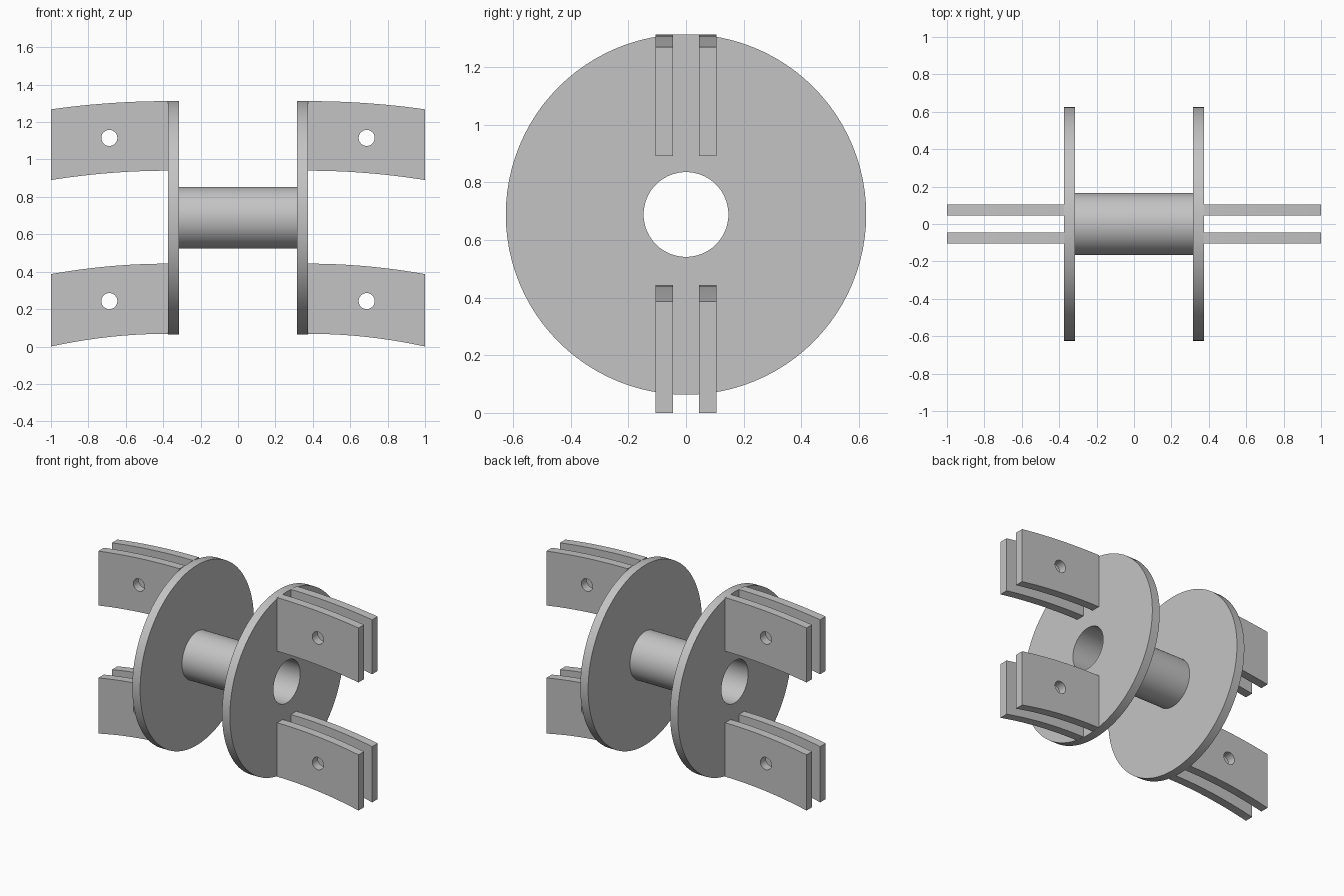
import bpy, bmesh, math
from mathutils import Vector

cube = bpy.data.objects.get("Cube")
if cube:
    bpy.data.objects.remove(cube, do_unlink=True)

GREY = (0.55, 0.55, 0.55, 1)
grey = bpy.data.materials.new("plain grey")
grey.use_nodes = True
grey.diffuse_color = GREY
grey.node_tree.nodes["Principled BSDF"].inputs["Base Color"].default_value = GREY

AXIS_Z = 0.688
FLANGE_IN, FLANGE_OUT = 0.315, 0.375
BORE_R, BARREL_R, FLANGE_R = 0.147, 0.165, 0.625


def finish(name, bm):
    bmesh.ops.recalc_face_normals(bm, faces=bm.faces)
    mesh = bpy.data.meshes.new(name)
    bm.to_mesh(mesh)
    bm.free()
    mesh.materials.append(grey)
    obj = bpy.data.objects.new(name, mesh)
    bpy.context.collection.objects.link(obj)
    bpy.ops.object.select_all(action='DESELECT')
    obj.select_set(True)
    bpy.context.view_layer.objects.active = obj
    return obj


def smooth():
    bpy.ops.object.shade_smooth_by_angle(angle=math.radians(30))


# Spool: hollow barrel with two flanges, turned around the x axis
half = [(FLANGE_OUT, BORE_R), (FLANGE_OUT, FLANGE_R),
        (FLANGE_IN, FLANGE_R), (FLANGE_IN, BARREL_R)]
profile = half + [(-x, r) for x, r in reversed(half)]
bm = bmesh.new()
verts = [bm.verts.new((x, 0, AXIS_Z + r)) for x, r in profile]
edges = [bm.edges.new((verts[i - 1], verts[i])) for i in range(len(verts))]
bmesh.ops.spin(bm, geom=verts + edges, cent=(0, 0, AXIS_Z), axis=(1, 0, 0),
               angle=math.tau, steps=96, use_duplicate=False)
bmesh.ops.remove_doubles(bm, verts=bm.verts, dist=1e-5)
finish("spool", bm)
smooth()


# Curved lug plate with a pin hole
def curve(z_root, z_tip, steps=12):
    span = 1 - FLANGE_OUT
    return [(FLANGE_OUT + span * i / steps, z_root + (z_tip - z_root) * (i / steps) ** 2)
            for i in range(steps + 1)]


def lug(name, side, y0, top, bottom, hole_z):
    outline = curve(*top) + curve(*bottom)[::-1]
    bm = bmesh.new()
    face = bm.faces.new([bm.verts.new((side * x, y0, z)) for x, z in outline])
    ext = bmesh.ops.extrude_face_region(bm, geom=[face])
    moved = [v for v in ext["geom"] if isinstance(v, bmesh.types.BMVert)]
    bmesh.ops.translate(bm, vec=Vector((0, 0.06, 0)), verts=moved)
    plate = finish(name, bm)

    bpy.ops.mesh.primitive_cylinder_add(vertices=32, radius=0.043, depth=0.3,
                                        location=(side * 0.688, y0 + 0.03, hole_z),
                                        rotation=(math.pi / 2, 0, 0))
    cutter = bpy.context.object
    cutter.data.materials.append(grey)
    plate.select_set(True)
    cutter.select_set(False)
    bpy.context.view_layer.objects.active = plate
    cut = plate.modifiers.new("pin hole", 'BOOLEAN')
    cut.operation = 'DIFFERENCE'
    cut.solver = 'EXACT'
    cut.object = cutter
    bpy.ops.object.modifier_apply(modifier=cut.name)
    bpy.data.objects.remove(cutter, do_unlink=True)
    smooth()


# Paired lugs, above and below the bore on both flanges
levels = {"upper": ((1.312, 1.268), (0.94, 0.89), 1.115),
          "lower": ((0.443, 0.387), (0.068, 0.0), 0.243)}
for level, (top, bottom, hole_z) in levels.items():
    for side_name, side in (("left", 1), ("right", -1)):
        for depth_name, y0 in (("front", -0.105), ("back", 0.045)):
            lug(f"{level}_{side_name}_{depth_name}_lug", side, y0, top, bottom, hole_z)
